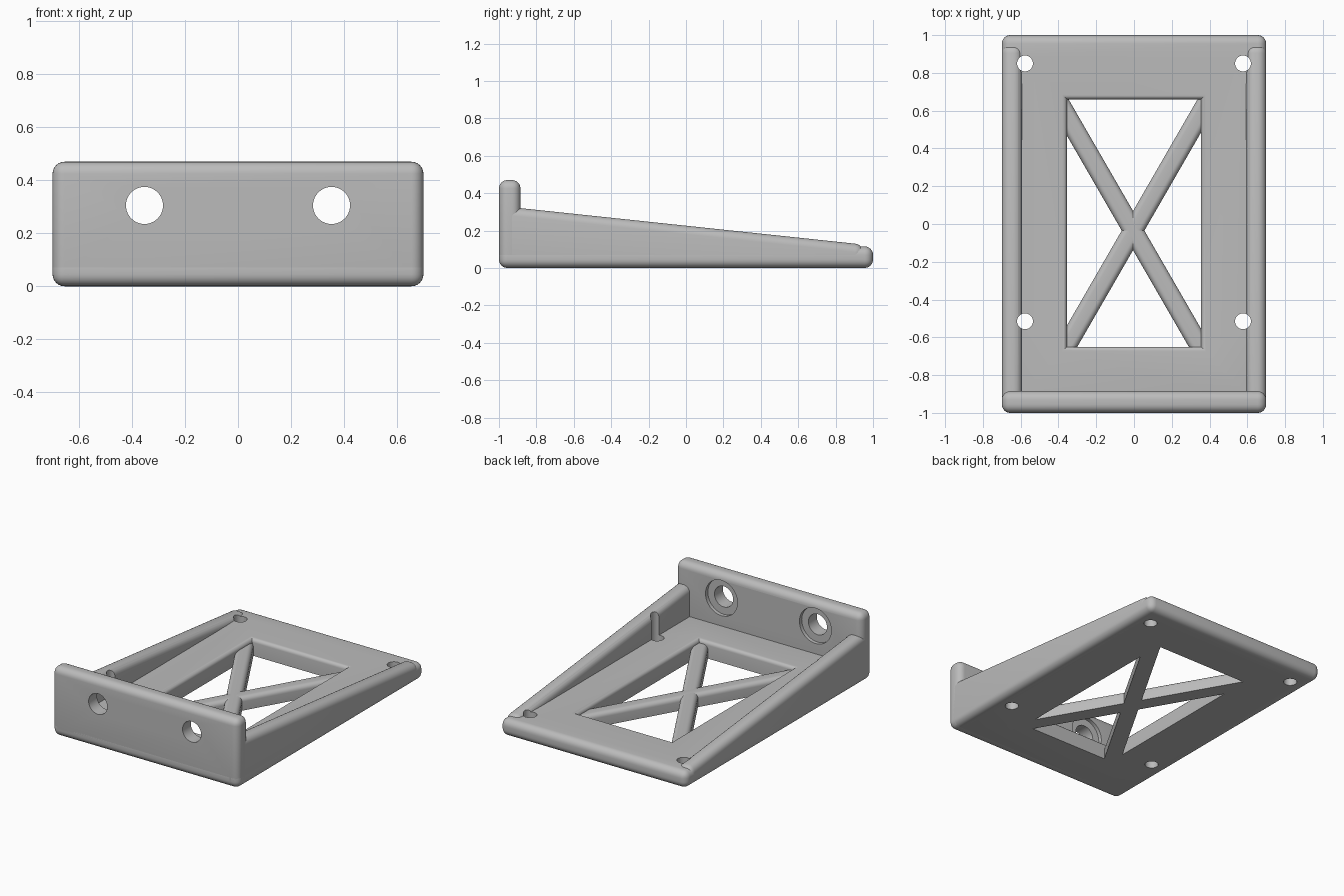
import bpy, bmesh, math
from mathutils import Matrix, Vector

cube = bpy.data.objects.get("Cube")
if cube:
    bpy.data.objects.remove(cube, do_unlink=True)

grey = bpy.data.materials.new("light_grey")
grey.use_nodes = True
GREY = (0.5, 0.5, 0.5, 1)
grey.diffuse_color = GREY
grey.node_tree.nodes["Principled BSDF"].inputs["Base Color"].default_value = GREY

FILLET = 0.045
PLATE_TOP = 0.115


def make_object(name, bm):
    bmesh.ops.recalc_face_normals(bm, faces=bm.faces)
    mesh = bpy.data.meshes.new(name)
    bm.to_mesh(mesh)
    bm.free()
    mesh.materials.append(grey)
    obj = bpy.data.objects.new(name, mesh)
    bpy.context.collection.objects.link(obj)
    return obj


def loft(rings):
    """Closed solid skinned through rings with equal point counts."""
    bm = bmesh.new()
    loops = [[bm.verts.new(p) for p in ring] for ring in rings]
    n = len(loops[0])
    for a, b in zip(loops, loops[1:]):
        for i in range(n):
            j = (i + 1) % n
            bm.faces.new((a[i], a[j], b[j], b[i]))
    bm.faces.new(loops[0])
    bm.faces.new(loops[-1])
    bmesh.ops.recalc_face_normals(bm, faces=bm.faces)
    return bm


def rect(x0, x1, y0, y1, z):
    return [(x0, y0, z), (x1, y0, z), (x1, y1, z), (x0, y1, z)]


def box(x0, x1, y0, y1, z0, z1):
    return loft([rect(x0, x1, y0, y1, z0), rect(x0, x1, y0, y1, z1)])


def round_edges(bm, radius, edges=None):
    bmesh.ops.bevel(bm, geom=edges or bm.edges[:], offset=radius,
                    segments=6, profile=0.5, affect='EDGES')
    return bm


def cylinder(name, radius, depth, place):
    bm = bmesh.new()
    bmesh.ops.create_cone(bm, cap_ends=True, segments=40, radius1=radius,
                          radius2=radius, depth=depth, matrix=place)
    return make_object(name, bm)


def cut(obj, cutters):
    bpy.context.view_layer.objects.active = obj
    for cutter in cutters:
        mod = obj.modifiers.new("cut", 'BOOLEAN')
        mod.operation = 'DIFFERENCE'
        mod.solver = 'EXACT'
        mod.object = cutter
        bpy.ops.object.modifier_apply(modifier=mod.name)


# Base plate, wall and sloped side ribs
plate = make_object("base_plate", round_edges(
    box(-0.7, 0.7, -1, 1, 0, PLATE_TOP), FILLET))
wall = make_object("front_wall", round_edges(
    box(-0.7, 0.7, -1, -0.885, 0, 0.47), FILLET))
ribs = []
for side, sx in (("left", 1), ("right", -1)):
    profile = [(-1, 0), (0.95, 0), (0.95, 0.125), (-1, 0.332)]
    bm = loft([[(sx * x, y, z) for y, z in profile] for x in (0.592, 0.7)])
    ribs.append(make_object(side + "_rib", round_edges(bm, FILLET)))

# Window opening with a rounded upper rim
rings = []
for z, grow in [(-0.1, 0)] + [
        (0.09 + 0.025 * math.sin(a), 0.025 * (1 - math.cos(a)))
        for a in [math.pi / 2 * i / 5 for i in range(6)]] + [(0.2, 0.025)]:
    rings.append(rect(-0.355 - grow, 0.355 + grow, -0.65 - grow, 0.66 + grow, z))
window = make_object("window_cutter", loft(rings))

# Screw holes through the plate and the ribs
screws = [cylinder("screw_cutter", 0.042, 2, Matrix.Translation((x, y, 0)))
          for x in (-0.577, 0.577) for y in (-0.515, 0.85)]

# Wall holes, counterbored on the inside
wall_cutters = []
for x in (-0.353, 0.353):
    for radius, y, depth in ((0.07, -0.95, 0.4), (0.12, -0.86, 0.1)):
        place = Matrix.Translation((x, y, 0.305)) @ Matrix.Rotation(math.pi / 2, 4, 'X')
        wall_cutters.append(cylinder("bore_cutter", radius, depth, place))

cut(plate, [window] + screws)
cut(wall, wall_cutters)
for rib in ribs:
    cut(rib, screws)
for cutter in [window] + screws + wall_cutters:
    bpy.data.objects.remove(cutter, do_unlink=True)

# Crossed braces with rounded tops
braces = []
for name, angle in (("brace_a", 30), ("brace_b", -30)):
    bm = box(-0.052, 0.052, -0.82, 0.82, 0, 0.09)
    top = [e for e in bm.edges
           if all(v.co.z > 0.05 for v in e.verts)
           and abs(e.verts[0].co.x - e.verts[1].co.x) < 0.01]
    round_edges(bm, 0.03, top)
    bm.transform(Matrix.Translation((-0.005, -0.035, 0))
                 @ Matrix.Rotation(math.radians(angle), 4, 'Z'))
    braces.append(make_object(name, bm))

# Smooth fillets, crisp hole rims
bpy.ops.object.select_all(action='DESELECT')
for obj in [plate, wall] + ribs + braces:
    obj.select_set(True)
bpy.context.view_layer.objects.active = plate
bpy.ops.object.shade_smooth_by_angle(angle=math.radians(30))
